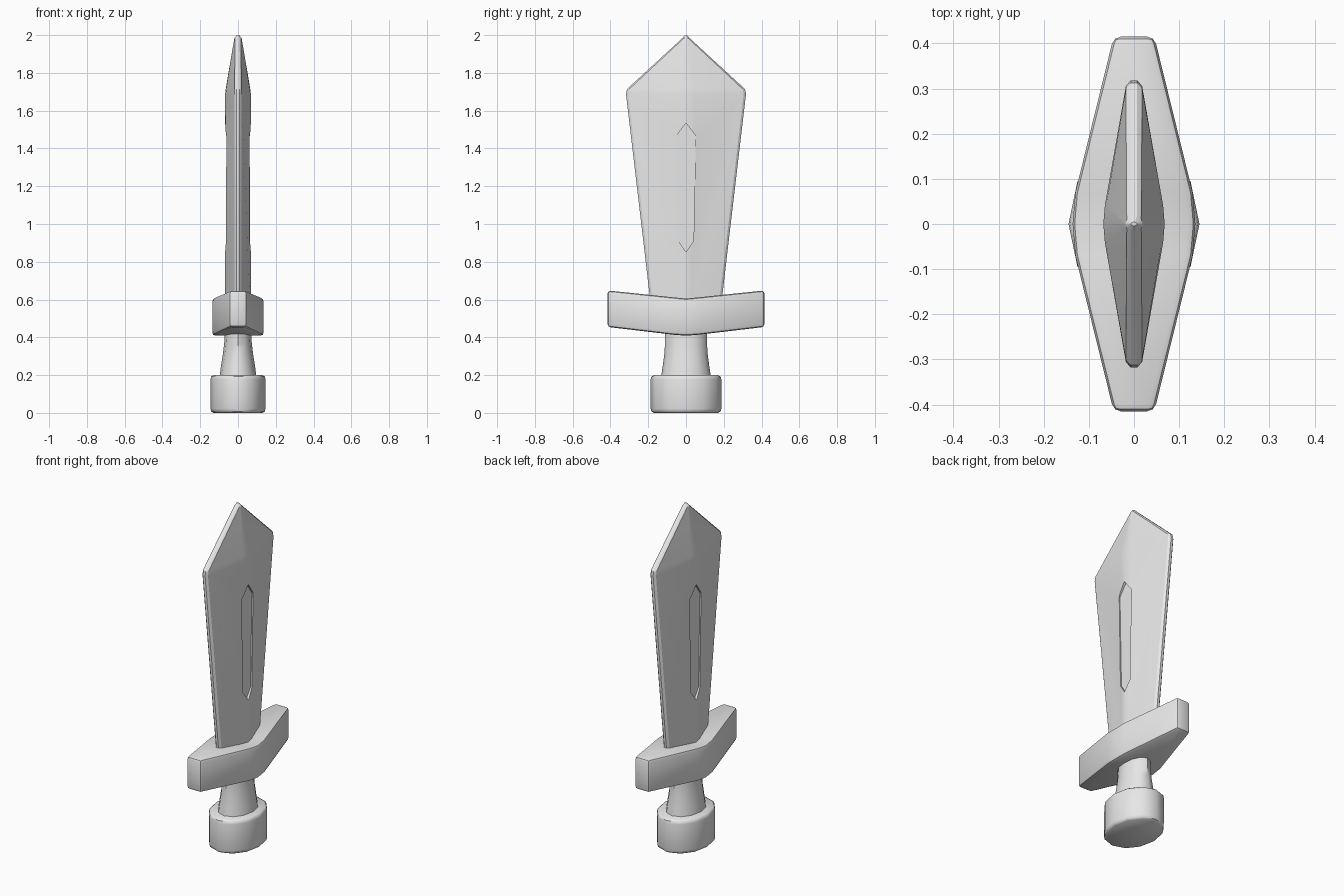
import bpy, bmesh
from math import cos, sin, pi, radians

if "Cube" in bpy.data.objects:
    bpy.data.objects.remove(bpy.data.objects["Cube"])

grey = bpy.data.materials.new("plain_grey")
grey.use_nodes = True
grey.diffuse_color = (0.8, 0.8, 0.8, 1)
grey.node_tree.nodes["Principled BSDF"].inputs["Base Color"].default_value = (0.8, 0.8, 0.8, 1)


def loft(name, rings, bevel=0):
    """Skin a stack of equal-sized rings, cap both ends, optionally round sharp edges."""
    bm = bmesh.new()
    loops = [[bm.verts.new(p) for p in ring] for ring in rings]
    n = len(loops[0])
    for a, b in zip(loops, loops[1:]):
        for i in range(n):
            j = (i + 1) % n
            bm.faces.new((a[i], a[j], b[j], b[i]))
    bm.faces.new(loops[0][::-1])
    bm.faces.new(loops[-1])
    bmesh.ops.recalc_face_normals(bm, faces=bm.faces)
    if bevel:
        sharp = [e for e in bm.edges if e.calc_face_angle(0) > radians(40)]
        bmesh.ops.bevel(bm, geom=sharp, offset=bevel, segments=2, profile=0.5,
                        affect='EDGES', clamp_overlap=True)
    mesh = bpy.data.meshes.new(name)
    bm.to_mesh(mesh)
    bm.free()
    mesh.materials.append(grey)
    obj = bpy.data.objects.new(name, mesh)
    bpy.context.collection.objects.link(obj)
    return obj


def activate(obj):
    bpy.ops.object.select_all(action='DESELECT')
    obj.select_set(True)
    bpy.context.view_layer.objects.active = obj


def smooth(obj, angle):
    activate(obj)
    bpy.ops.object.shade_smooth_by_angle(angle=radians(angle))


def oval(rx, ry, z, sides=12):
    return [(rx * cos(2 * pi * i / sides), ry * sin(2 * pi * i / sides), z)
            for i in range(sides)]


def blade_ring(z, width, ridge, rim, chamfer):
    """Flattened diamond with a softened ridge and chamfered rims."""
    soft = 0.13 * width
    quarter = [(ridge, 0), (rim + (ridge - rim) * 0.93, soft),
               (rim, width - chamfer), (rim * 0.4, width)]
    half = quarter + [(-x, y) for x, y in quarter[::-1]]
    return [(x, y, z) for x, y in half] + [(x, -y, z) for x, y in half[-2:0:-1]]


# Pommel and waisted grip
pommel = loft("pommel", [oval(0.145 * s, 0.187 * s, z) for s, z in
                         ((0.91, 0), (0.98, 0.008), (1, 0.022),
                          (1, 0.178), (0.98, 0.192), (0.91, 0.2))])
grip = loft("grip", [oval(rx, ry, z) for rx, ry, z in
                     ((0.098, 0.132, 0.19), (0.09, 0.123, 0.25), (0.08, 0.115, 0.31),
                      (0.073, 0.111, 0.37), (0.068, 0.11, 0.45))])

# Swept crossguard, tapering to both ends
guard_rings = []
for y, hx, low, high in ((-0.415, 0.045, 0.455, 0.648), (-0.07, 0.13, 0.414, 0.612),
                         (0, 0.136, 0.409, 0.605),
                         (0.07, 0.13, 0.414, 0.612), (0.415, 0.045, 0.455, 0.648)):
    guard_rings.append([(hx, y, low), (hx, y, high), (-hx, y, high), (-hx, y, low)])
guard = loft("crossguard", guard_rings, bevel=0.016)

# Blade, flaring upward to a pointed tip
blade = loft("blade", [blade_ring(*r) for r in
                       ((0.55, 0.184, 0.068, 0.018, 0.012),
                        (1.69, 0.318, 0.068, 0.018, 0.012),
                        (1.715, 0.312, 0.065, 0.018, 0.012),
                        (1.985, 0.018, 0.019, 0.016, 0.008),
                        (2.0, 0.004, 0.007, 0.006, 0.002))])

# Pointed groove cut into both flats
groove = ((0, 0.852), (0.04, 0.91), (0.052, 1.465), (0, 1.535), (-0.052, 1.465), (-0.04, 0.91))
for side in (-1, 1):
    cutter = loft("groove_cutter", [[(side * x, y, z) for y, z in groove] for x in (0.054, 0.12)])
    cutter.hide_render = True
    cut = blade.modifiers.new("groove", 'BOOLEAN')
    cut.operation = 'DIFFERENCE'
    cut.solver = 'EXACT'
    cut.object = cutter
    activate(blade)
    bpy.ops.object.modifier_apply(modifier=cut.name)
    bpy.data.objects.remove(cutter)

for part, angle in ((pommel, 42), (grip, 42), (guard, 30), (blade, 25)):
    smooth(part, angle)
